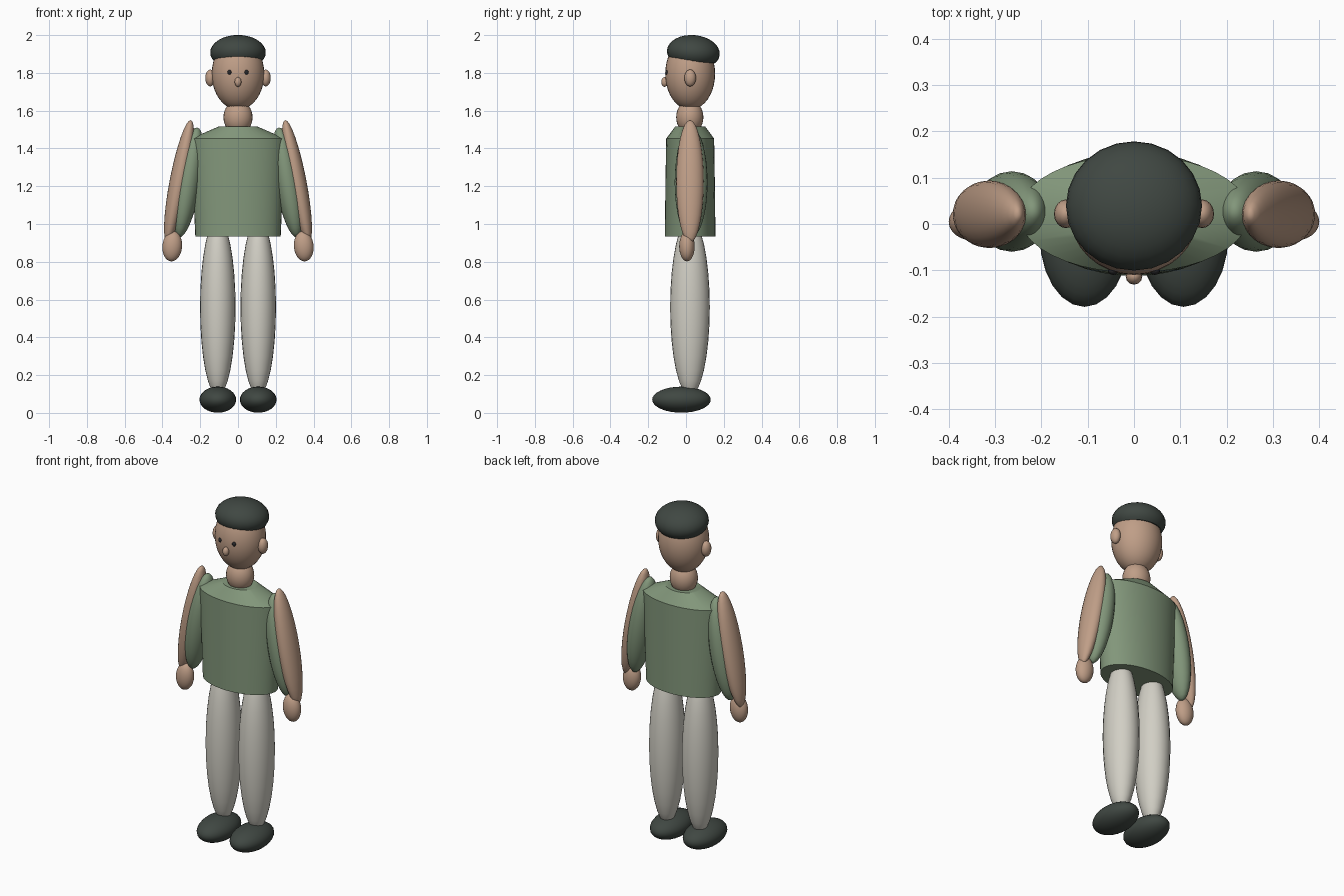
import bpy, bmesh, math
from mathutils import Matrix, Vector

if "Cube" in bpy.data.objects:
    bpy.data.objects.remove(bpy.data.objects["Cube"])


def material(name, rgb):
    m = bpy.data.materials.new(name)
    lin = [c / 12.92 if c <= 0.04045 else ((c + 0.055) / 1.055) ** 2.4 for c in rgb]
    m.diffuse_color = (*lin, 1)
    m.use_nodes = True
    m.node_tree.nodes["Principled BSDF"].inputs["Base Color"].default_value = m.diffuse_color
    return m


GREEN = material("shirt green", (0.51, 0.59, 0.48))
SKIN = material("skin", (0.75, 0.62, 0.53))
CREAM = material("trouser cream", (0.82, 0.81, 0.77))
DARK = material("charcoal", (0.25, 0.28, 0.26))
EYE = material("eye dark", (0.16, 0.16, 0.17))


def finish(name, bm, mat, angle=40):
    bmesh.ops.recalc_face_normals(bm, faces=bm.faces)
    mesh = bpy.data.meshes.new(name)
    bm.to_mesh(mesh)
    bm.free()
    mesh.materials.append(mat)
    obj = bpy.data.objects.new(name, mesh)
    bpy.context.collection.objects.link(obj)
    bpy.ops.object.select_all(action='DESELECT')
    obj.select_set(True)
    bpy.context.view_layer.objects.active = obj
    bpy.ops.object.shade_smooth_by_angle(angle=math.radians(angle))
    return obj


def ellipsoid(name, mat, centre, radii, tilt=0, tilt_axis='Y', cut=None, segs=24, rings=16):
    """Scaled sphere, optionally cut flat below a local height and tilted."""
    bm = bmesh.new()
    bmesh.ops.create_uvsphere(bm, u_segments=segs, v_segments=rings, radius=1)
    bmesh.ops.scale(bm, vec=radii, verts=bm.verts)
    if cut is not None:
        geom = bm.verts[:] + bm.edges[:] + bm.faces[:]
        bmesh.ops.bisect_plane(bm, geom=geom, plane_co=(0, 0, cut),
                               plane_no=(0, 0, 1), clear_inner=True)
        bmesh.ops.holes_fill(bm, edges=[e for e in bm.edges if e.is_boundary])
    mtx = Matrix.Translation(Vector(centre)) @ Matrix.Rotation(math.radians(tilt), 4, tilt_axis)
    bmesh.ops.transform(bm, matrix=mtx, verts=bm.verts)
    return finish(name, bm, mat)


def loft(name, mat, sections, cy, segs=40):
    """Stack of elliptical rings (z, rx, ry) with closed ends."""
    bm = bmesh.new()
    loops = []
    for z, rx, ry in sections:
        loops.append([bm.verts.new((rx * math.cos(a), cy + ry * math.sin(a), z))
                      for a in (2 * math.pi * i / segs for i in range(segs))])
    for lo, hi in zip(loops, loops[1:]):
        for i in range(segs):
            j = (i + 1) % segs
            bm.faces.new((lo[i], lo[j], hi[j], hi[i]))
    bm.faces.new(loops[0])
    bm.faces.new(loops[-1])
    return finish(name, bm, mat, 30)


# Torso with sloped shoulders
loft("shirt", GREEN, [(0.935, 0.226, 0.134), (1.2, 0.238, 0.131),
                      (1.452, 0.25, 0.127), (1.515, 0.105, 0.08)], 0.022)

# Head, neck and cap
ellipsoid("neck", SKIN, (0, 0.02, 1.565), (0.077, 0.072, 0.09))
ellipsoid("head", SKIN, (0, 0.022, 1.795), (0.139, 0.132, 0.19), segs=32, rings=20)
ellipsoid("cap", DARK, (0, 0.039, 1.908), (0.147, 0.14, 0.092), -5, 'X', cut=-0.047)
ellipsoid("nose", SKIN, (0, -0.113, 1.752), (0.018, 0.018, 0.026), segs=12, rings=8)

# Paired parts
for s, side in ((-1, "left"), (1, "right")):
    ellipsoid(side + "_eye", EYE, (s * 0.045, -0.101, 1.803), (0.011, 0.009, 0.013), segs=12, rings=8)
    ellipsoid(side + "_ear", SKIN, (s * 0.147, 0.022, 1.773), (0.026, 0.031, 0.045), segs=16, rings=10)
    ellipsoid(side + "_sleeve", GREEN, (s * 0.264, 0.027, 1.22), (0.067, 0.087, 0.295), s * -9.5)
    ellipsoid(side + "_arm", SKIN, (s * 0.312, 0.021, 1.225), (0.05, 0.073, 0.331), s * -10.9)
    ellipsoid(side + "_hand", SKIN, (s * 0.348, 0.005, 0.882), (0.052, 0.041, 0.08), s * -5)
    ellipsoid(side + "_leg", CREAM, (s * 0.107, 0.021, 0.56), (0.094, 0.105, 0.47))
    ellipsoid(side + "_shoe", DARK, (s * 0.107, -0.024, 0.07), (0.097, 0.155, 0.069))
